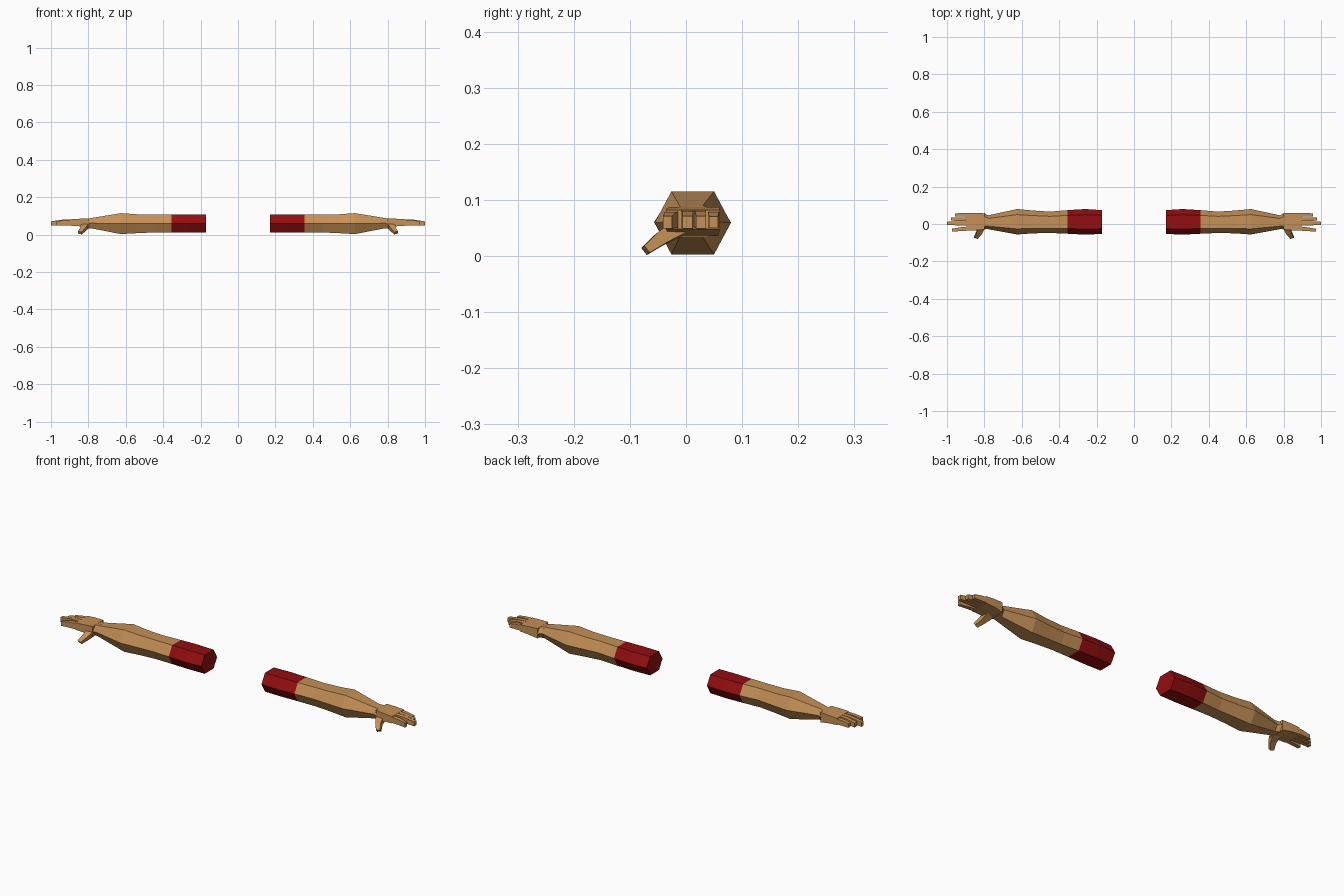
import bpy, bmesh
from mathutils import Vector


def material(name, rgb):
    m = bpy.data.materials.new(name)
    m.diffuse_color = (*rgb, 1)
    return m


SKIN = material("tan skin", (0.56, 0.28, 0.095))
RED = material("dark red cloth", (0.29, 0.004, 0.005))


def loft(name, rings, mat):
    """Skin a list of rings, cap both ends, mirror to the other arm."""
    bm = bmesh.new()
    loops = [[bm.verts.new(p) for p in r] for r in rings]
    n = len(loops[0])
    for a, b in zip(loops, loops[1:]):
        for i in range(n):
            j = (i + 1) % n
            bm.faces.new((a[i], a[j], b[j], b[i]))
    bm.faces.new(loops[0])
    bm.faces.new(loops[-1][::-1])
    bmesh.ops.recalc_face_normals(bm, faces=bm.faces)
    me = bpy.data.meshes.new(name)
    bm.to_mesh(me)
    bm.free()
    me.materials.append(mat)
    ob = bpy.data.objects.new(name, me)
    bpy.context.collection.objects.link(ob)
    mod = ob.modifiers.new("other side", 'MIRROR')
    mod.use_mirror_merge = False
    return ob


def hexagon(x, y0, y1, z0, z1):
    w, zm = y1 - y0, (z0 + z1) / 2
    a, b = y0 + 0.22 * w, y1 - 0.22 * w
    return [(x, y0, zm), (x, a, z1), (x, b, z1), (x, y1, zm), (x, b, z0), (x, a, z0)]


def rect(x, y0, y1, z0, z1):
    return [(x, y0, z0), (x, y1, z0), (x, y1, z1), (x, y0, z1)]


def finger(name, path):
    """Square finger; path of (x, y, z, half width, half height)."""
    loft(name, [rect(x, y - w, y + w, z - h, z + h) for x, y, z, w, h in path], SKIN)


# Sleeve
loft("sleeve", [hexagon(0.17, -0.053, 0.074, 0.012, 0.108),
                hexagon(0.26, -0.057, 0.08, 0.012, 0.108),
                hexagon(0.355, -0.052, 0.074, 0.012, 0.108)], RED)

# Bare arm from sleeve to wrist
loft("arm", [hexagon(0.355, -0.052, 0.074, 0.012, 0.108),
             hexagon(0.45, -0.048, 0.066, 0.012, 0.108),
             hexagon(0.54, -0.05, 0.072, 0.008, 0.109),
             hexagon(0.625, -0.056, 0.08, 0.003, 0.115),
             hexagon(0.79, -0.026, 0.044, 0.035, 0.088)], SKIN)

# Palm
loft("palm", [hexagon(0.785, -0.028, 0.052, 0.034, 0.088),
              rect(0.80, -0.03, 0.057, 0.036, 0.087)][1:] +
     [rect(0.85, -0.034, 0.06, 0.045, 0.085),
      rect(0.895, -0.036, 0.06, 0.048, 0.082)], SKIN)
loft("wrist", [hexagon(0.78, -0.024, 0.046, 0.034, 0.09),
               hexagon(0.802, -0.03, 0.059, 0.034, 0.086)], SKIN)

# Fingers
finger("index_finger", [(0.88, -0.024, 0.065, 0.011, 0.015), (0.93, -0.028, 0.064, 0.010, 0.014),
                        (0.972, -0.033, 0.060, 0.008, 0.011)])
finger("middle_finger", [(0.88, 0.001, 0.066, 0.011, 0.016), (0.94, 0.003, 0.066, 0.010, 0.014),
                         (1.0, 0.003, 0.060, 0.009, 0.011)])
finger("ring_finger", [(0.88, 0.025, 0.066, 0.011, 0.016), (0.93, 0.026, 0.066, 0.010, 0.014),
                       (0.978, 0.027, 0.060, 0.009, 0.011)])
finger("little_finger", [(0.88, 0.049, 0.065, 0.010, 0.014), (0.92, 0.049, 0.064, 0.009, 0.013),
                         (0.958, 0.049, 0.060, 0.008, 0.010)])

# Thumb, pointing forward and down
down = Vector((0.35, -0.75, -0.6)).normalized()
side = Vector((1, 0, 0)) - down * down.x
side.normalize()
up = down.cross(side)
rings = []
for c, w, h in (((0.818, -0.008, 0.054), 0.022, 0.016),
                ((0.828, -0.045, 0.031), 0.014, 0.012),
                ((0.845, -0.072, 0.010), 0.010, 0.008)):
    c = Vector(c)
    rings.append([c + side * (w * s) + up * (h * t)
                  for s, t in ((-1, -1), (1, -1), (1, 1), (-1, 1))])
loft("thumb", rings, SKIN)
